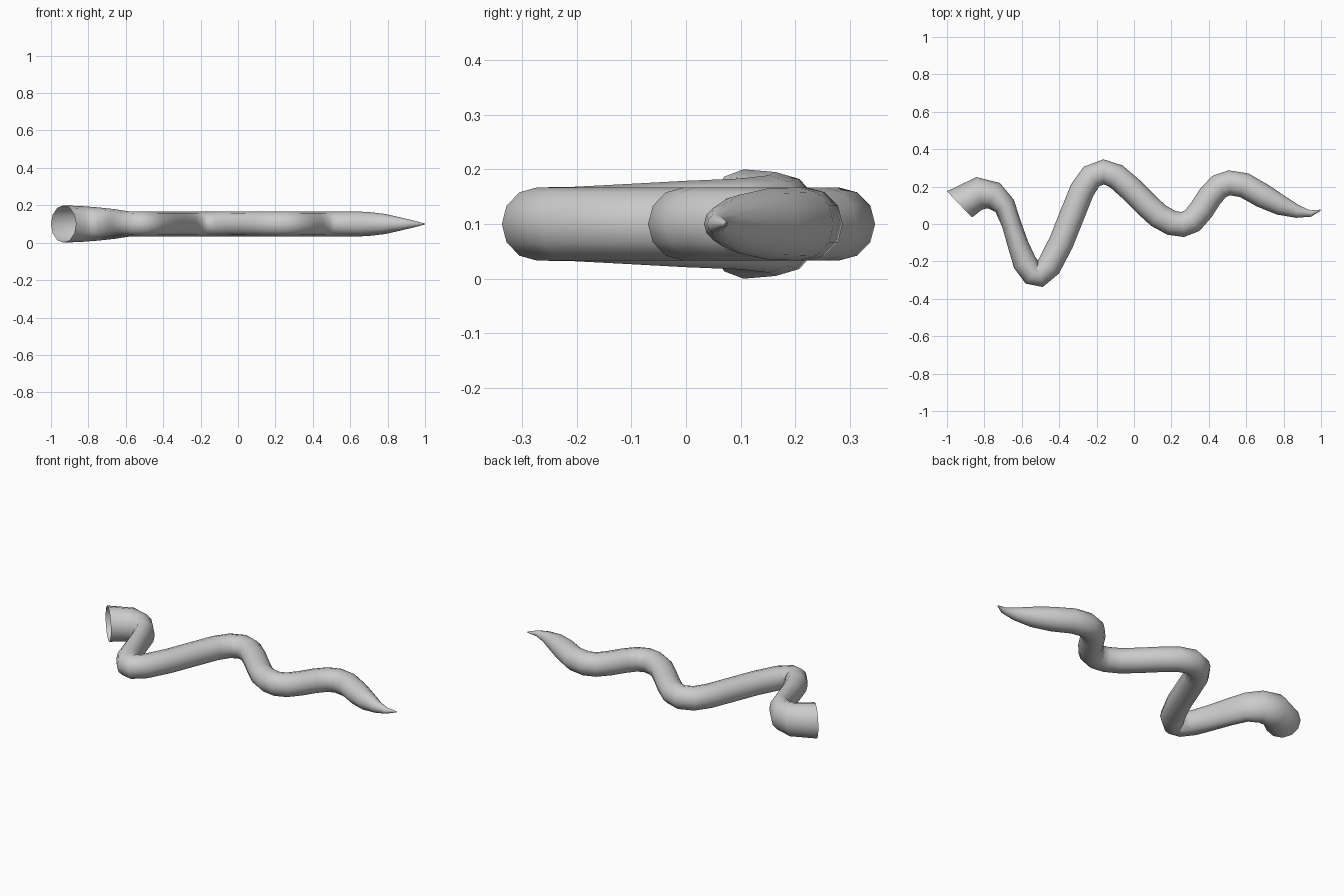
import bpy, bmesh, math
from mathutils import Vector

if "Cube" in bpy.data.objects:
    bpy.data.objects.remove(bpy.data.objects["Cube"])

SIDES = 12
Z = 0.1          # height of the centre line
R = 0.067        # usual tube radius

# centre line: x, y, radius upward, radius sideways
path = [
    # wide open end, narrowing through the first bend
    (-.933, .105, .100, .097), (-.827, .164, .095, .088), (-.75, .152, .089, .075),
    (-.692, .098, .083, .059), (-.655, .000, .079, .052), (-.620, -.110, .073, .056),
    (-.585, -.205, .068, .064),
    # even middle
    (-.542, -.263, R, R), (-.505, -.272, R, R), (-.455, -.225, R, R),
    (-.390, -.100, R, R), (-.330, .050, R, R), (-.278, .180, R, R),
    (-.228, .253, R, R), (-.163, .279, R, R), (-.095, .255, R, R),
    (-.020, .190, R, R), (.060, .110, R, R), (.130, .045, R, R),
    (.200, .006, R, R), (.260, -.003, R, R), (.312, .018, R, R),
    (.360, .075, R, R), (.405, .145, R, R), (.455, .201, R, R),
    (.510, .220, R, R), (.590, .207, R, R),
    # pointed tail
    (.690, .150, .065, .065), (.785, .100, .054, .054), (.875, .066, .034, .034),
    (.945, .056, .017, .017), (.998, .074, .003, .003),
]

pts = [Vector((p[0], p[1], Z)) for p in path]
bm = bmesh.new()
rings = []
for i, (x, y, rz, rw) in enumerate(path):
    # the ring faces along the bisector of its two neighbouring segments
    before = (pts[i] - pts[i - 1]).normalized() if i else Vector((.72, .69, 0))
    after = (pts[i + 1] - pts[i]).normalized() if i < len(pts) - 1 else before
    t = (before + after).normalized() if i else before
    side = Vector((-t.y, t.x, 0))
    ring = []
    for k in range(SIDES):
        a = math.tau * k / SIDES
        ring.append(bm.verts.new(pts[i] + side * rw * math.cos(a)
                                 + Vector((0, 0, rz * math.sin(a)))))
    rings.append(ring)

# skin the rings; both ends stay open
for a, b in zip(rings, rings[1:]):
    for k in range(SIDES):
        n = (k + 1) % SIDES
        f = bm.faces.new((a[k], a[n], b[n], b[k]))
        f.smooth = True
bmesh.ops.recalc_face_normals(bm, faces=bm.faces)

mesh = bpy.data.meshes.new("wavy_tentacle")
bm.to_mesh(mesh)
bm.free()
bpy.context.collection.objects.link(bpy.data.objects.new("wavy_tentacle", mesh))
